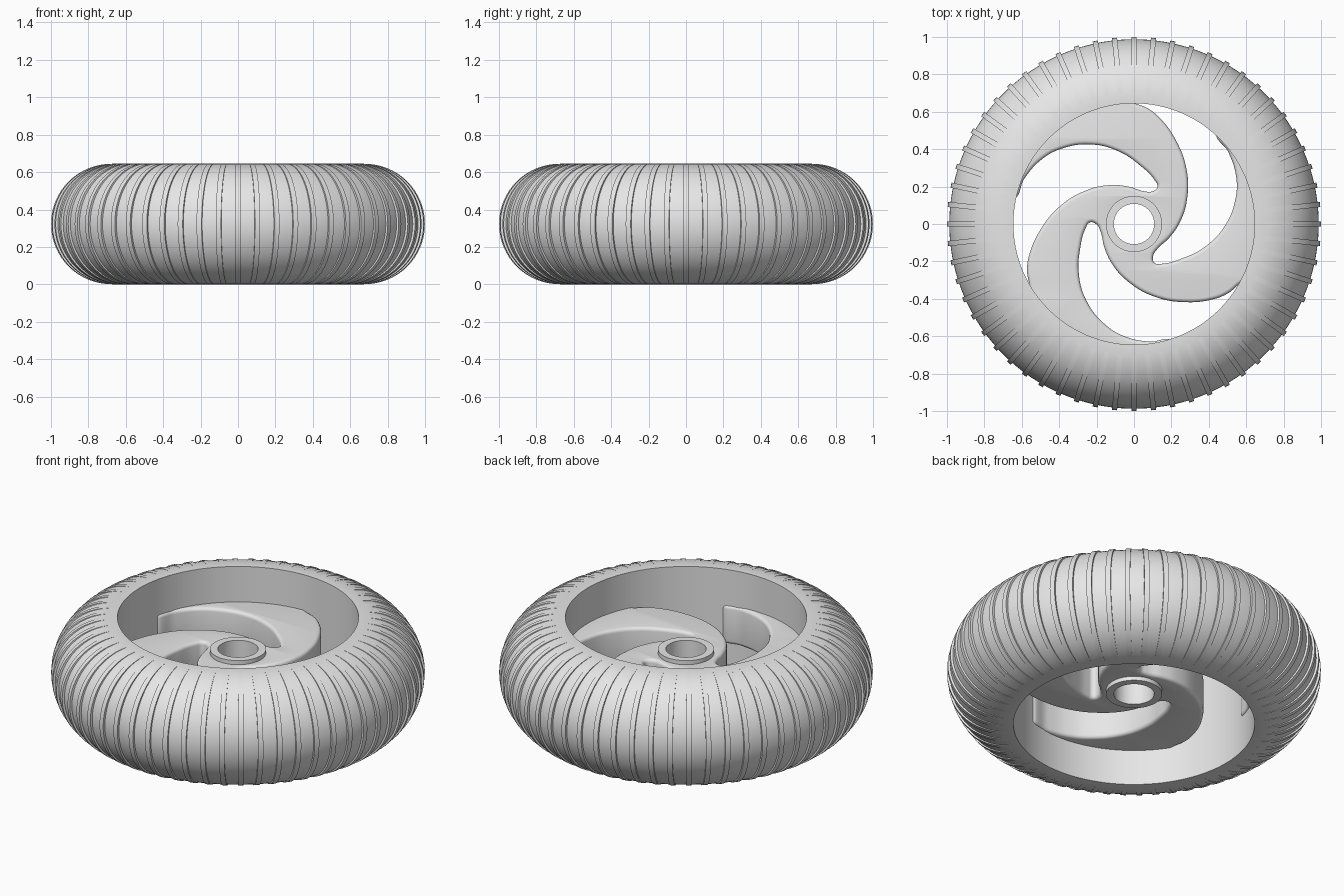
import bpy, bmesh, math
from mathutils import Matrix, Vector

cube = bpy.data.objects.get("Cube")
if cube:
    bpy.data.objects.remove(cube)

MID = 0.3225          # height of the wheel's middle plane
RIM = 0.645           # inner radius of the tyre

grey = bpy.data.materials.new("plain_grey")
grey.use_nodes = True
grey.diffuse_color = (0.8, 0.8, 0.8, 1)
grey.node_tree.nodes["Principled BSDF"].inputs["Base Color"].default_value = (0.8, 0.8, 0.8, 1)


def smooth(obj, angle):
    bpy.ops.object.select_all(action="DESELECT")
    obj.select_set(True)
    bpy.context.view_layer.objects.active = obj
    bpy.ops.object.shade_smooth_by_angle(angle=math.radians(angle))


def finish(name, bm, angle=35):
    bmesh.ops.recalc_face_normals(bm, faces=bm.faces)
    mesh = bpy.data.meshes.new(name)
    bm.to_mesh(mesh)
    bm.free()
    mesh.materials.append(grey)
    obj = bpy.data.objects.new(name, mesh)
    bpy.context.collection.objects.link(obj)
    smooth(obj, angle)
    return obj


def half_round(centre, radius, steps):
    """Outer half of a circular section, from bottom to top."""
    angles = [math.pi * (i / steps - 0.5) for i in range(steps + 1)]
    return [(centre + radius * math.cos(a), MID + radius * math.sin(a)) for a in angles]


def lathe(name, profile, steps):
    """Turn a closed radius/height profile around the axle."""
    bm = bmesh.new()
    verts = [bm.verts.new((r, 0, z)) for r, z in profile]
    edges = [bm.edges.new((v, verts[i - 1])) for i, v in enumerate(verts)]
    bmesh.ops.spin(bm, geom=verts + edges, cent=(0, 0, 0), axis=(0, 0, 1),
                   angle=math.tau, steps=steps, use_merge=True)
    bmesh.ops.remove_doubles(bm, verts=bm.verts, dist=1e-5)
    return finish(name, bm)


# Tyre: rounded outside, straight inner wall
lathe("tyre", [(RIM, 0)] + half_round(0.665, MID, 32) + [(RIM, 2 * MID)], 180)

# Tread ribs: thin half-round plates standing slightly proud of the tyre
RIBS, HALF_WIDTH = 60, 0.014
bm = bmesh.new()
section = half_round(0.6785, 0.3215, 32)
for k in range(RIBS):
    turn = Matrix.Rotation(math.tau * k / RIBS, 3, "Z")
    sides = [[bm.verts.new(turn @ Vector((r, y, z))) for r, z in section]
             for y in (-HALF_WIDTH, HALF_WIDTH)]
    for side in sides:
        bm.faces.new(side)
    for i in range(len(section)):
        bm.faces.new((sides[0][i - 1], sides[0][i], sides[1][i], sides[1][i - 1]))
finish("tread_ribs", bm)

# Hub: plain tube around the axle hole
BORE, HUB = 0.108, 0.15
lathe("hub", [(BORE, MID - 0.137), (HUB, MID - 0.137),
              (HUB, MID + 0.137), (BORE, MID + 0.137)], 64)

# Spokes: one swirling outline, repeated three times around the axle
window_edge = [(-0.65, 0.14), (-0.585, 0.245), (-0.5, 0.34), (-0.395, 0.4),
               (-0.225, 0.425), (-0.075, 0.385), (0.03, 0.315), (0.11, 0.235),
               (0.125, 0.2), (0.1, 0.175), (0.055, 0.175), (-0.03, 0.2),
               (-0.13, 0.208), (-0.26, 0.178), (-0.395, 0.096), (-0.5, -0.03),
               (-0.56, -0.165), (-0.572, -0.25), (-0.56, -0.345)]
BEVEL, HALF_THICK = 0.02, 0.113
curve = bpy.data.curves.new("spokes", "CURVE")
curve.dimensions = "2D"
curve.fill_mode = "BOTH"
curve.resolution_u = 8
curve.bevel_depth = BEVEL
curve.bevel_resolution = 3
curve.offset = -BEVEL
curve.extrude = HALF_THICK - BEVEL


def add_outline(points):
    """Closed curve through (x, y, handle type) points."""
    spline = curve.splines.new("BEZIER")
    spline.bezier_points.add(len(points) - 1)
    spline.use_cyclic_u = True
    for bp, (x, y, kind) in zip(spline.bezier_points, points):
        bp.co = (x, y, 0)
        bp.handle_left_type = bp.handle_right_type = kind


outline = []
for k in range(3):
    turn = Matrix.Rotation(math.tau * k / 3, 2)
    # outer end, buried in the tyre
    for deg in range(94, 166, 14):
        a = math.radians(deg)
        p = turn @ Vector((0.69 * math.cos(a), 0.69 * math.sin(a)))
        outline.append((p.x, p.y, "VECTOR"))
    for point in window_edge:
        p = turn @ Vector(point)
        outline.append((p.x, p.y, "AUTO"))
add_outline(outline)
hole = 0.13
add_outline([(hole * math.cos(-a * math.tau / 12), hole * math.sin(-a * math.tau / 12), "AUTO")
             for a in range(12)])

spokes = bpy.data.objects.new("spokes", curve)
spokes.location.z = MID
bpy.context.collection.objects.link(spokes)
bpy.ops.object.select_all(action="DESELECT")
spokes.select_set(True)
bpy.context.view_layer.objects.active = spokes
bpy.ops.object.convert(target="MESH")
spokes = bpy.context.view_layer.objects.active

# Weld the caps to the walls
bm = bmesh.new()
bm.from_mesh(spokes.data)
bmesh.ops.remove_doubles(bm, verts=bm.verts, dist=1e-5)
bmesh.ops.recalc_face_normals(bm, faces=bm.faces)
bm.to_mesh(spokes.data)
bm.free()
spokes.data.materials.clear()
spokes.data.materials.append(grey)
smooth(spokes, 35)
